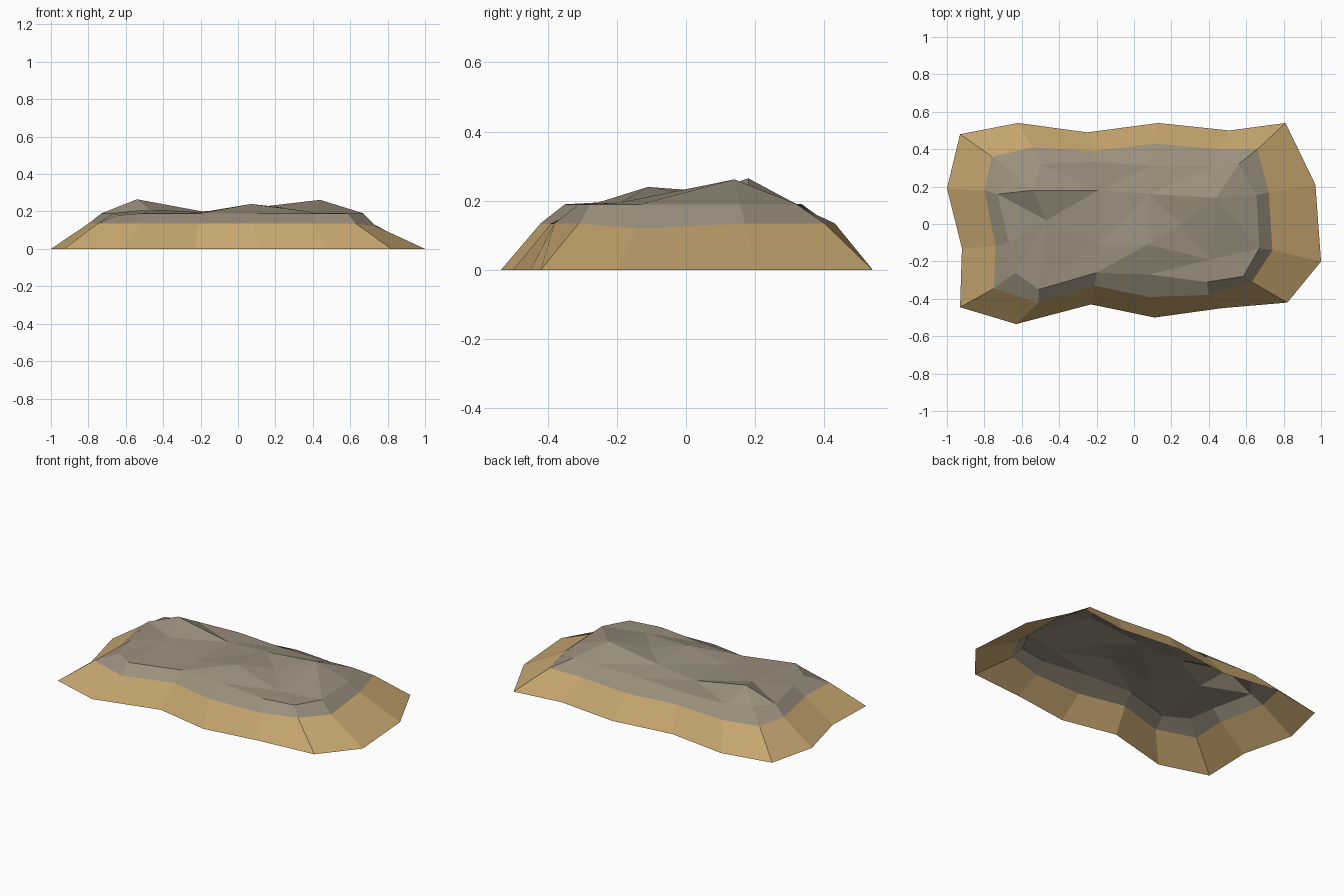
import bpy, bmesh
from mathutils import Vector
from mathutils.geometry import delaunay_2d_cdt

if "Cube" in bpy.data.objects:
    bpy.data.objects.remove(bpy.data.objects["Cube"])

def material(name, rgb):
    m = bpy.data.materials.new(name)
    m.diffuse_color = (*rgb, 1)
    m.use_nodes = True
    m.node_tree.nodes["Principled BSDF"].inputs["Base Color"].default_value = m.diffuse_color
    return m

# Three irregular outlines, clockwise from the back left corner
base = [(-.93, .48), (-.62, .54), (-.25, .49), (.13, .54), (.51, .50), (.81, .54),
        (.97, .21), (1, -.20), (.82, -.42), (.47, -.45), (.11, -.50), (-.23, -.43),
        (-.63, -.535), (-.93, -.445), (-.92, -.13), (-1, .19)]
middle = [(-.76, .36), (-.54, .41), (-.21, .39), (.11, .43), (.45, .40), (.66, .40),
          (.72, .17), (.74, -.14), (.63, -.31), (.40, -.38), (.08, -.39), (-.21, -.33),
          (-.51, -.42), (-.75, -.345), (-.74, -.12), (-.80, .18)]
upper = [(-.64, .265), (-.50, .32), (-.23, .335), (.09, .31), (.42, .31), (.56, .32),
         (.655, .155), (.67, -.13), (.585, -.28), (.39, -.31), (.08, -.27), (-.20, -.26),
         (-.51, -.35), (-.635, -.26), (-.67, -.10), (-.73, .16)]
# Bumps inside the rocky top
bumps = [(-.54, .18, .265), (-.19, .18, .20), (.08, .16, .22), (.44, .14, .262),
         (-.47, .02, .21), (-.20, -.11, .195), (.07, -.11, .24), (.41, -.19, .195),
         (.25, 0, .22)]

bm = bmesh.new()
rings = [[bm.verts.new((x, y, z)) for x, y in ring]
         for ring, z in ((base, 0), (middle, .135), (upper, .19))]
rings[1][7].co.z = .12
rings[2][13].co.z = .18
n = len(base)

# Sloping sides: sand below, rock above
for level in range(2):
    lo, hi = rings[level], rings[level + 1]
    for i in range(n):
        j = (i + 1) % n
        f = bm.faces.new((lo[i], hi[i], hi[j], lo[j]))
        f.material_index = level

# Faceted rocky top joined to the upper outline
top = rings[2] + [bm.verts.new(p) for p in bumps]
flat = [Vector(v.co.xy) for v in top]
result = delaunay_2d_cdt(flat, [], [list(range(n))[::-1]], 1, 1e-5)
for tri in result[2]:
    f = bm.faces.new([top[result[3][k][0]] for k in tri])
    f.material_index = 1

# Open shell: every face looks upward
bm.normal_update()
for f in bm.faces:
    if f.normal.z < 0:
        f.normal_flip()
    f.smooth = False

mesh = bpy.data.meshes.new("rocky_mound")
bm.to_mesh(mesh)
bm.free()
mesh.materials.append(material("sand", (.57, .385, .16)))
mesh.materials.append(material("grey_rock", (.325, .275, .205)))
mound = bpy.data.objects.new("rocky_mound", mesh)
bpy.context.collection.objects.link(mound)
